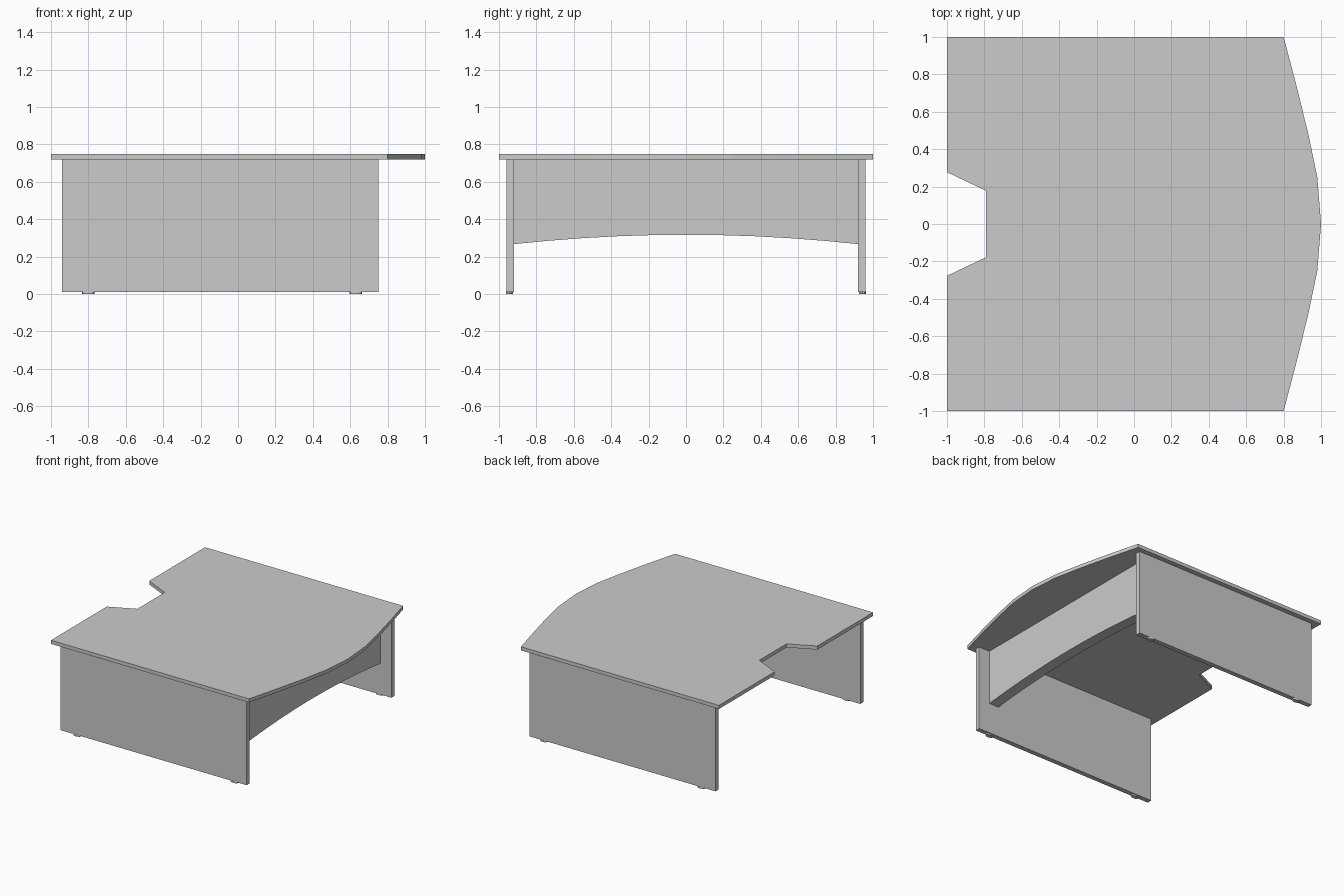
import bpy, bmesh
from mathutils import Vector

if "Cube" in bpy.data.objects:
    bpy.data.objects.remove(bpy.data.objects["Cube"])


def prism(name, points, offset):
    """Extrude a planar outline of 3D points along an offset vector."""
    bm = bmesh.new()
    face = bm.faces.new([bm.verts.new(p) for p in points])
    ext = bmesh.ops.extrude_face_region(bm, geom=[face])
    moved = [g for g in ext["geom"] if isinstance(g, bmesh.types.BMVert)]
    bmesh.ops.translate(bm, verts=moved, vec=Vector(offset))
    bmesh.ops.recalc_face_normals(bm, faces=bm.faces)
    mesh = bpy.data.meshes.new(name)
    bm.to_mesh(mesh)
    bm.free()
    obj = bpy.data.objects.new(name, mesh)
    bpy.context.collection.objects.link(obj)
    return obj


# Desk top: bowed right edge, cable notch on the left edge
half = [(1.0, 0), (0.98, 0.25), (0.93, 0.49), (0.866, 0.75), (0.8, 1),
        (-1, 1), (-1, 0.277), (-0.79, 0.177)]
outline = half + [(x, -y) for x, y in reversed(half[1:])]
prism("desk_top", [(x, y, 0.72) for x, y in outline], (0, 0, 0.03))

# Side panels with two flat glide feet each
for side, label in ((-1, "front"), (1, "back")):
    y0, y1 = side * 0.92, side * 0.96
    prism(label + "_side_panel",
          [(-0.94, y0, 0.012), (0.75, y0, 0.012), (0.75, y0, 0.72), (-0.94, y0, 0.72)],
          (0, y1 - y0, 0))
    for x, end in ((-0.80, "left"), (0.63, "right")):
        bpy.ops.mesh.primitive_cylinder_add(vertices=12, radius=1, depth=0.014,
                                            location=(x, side * 0.944, 0.007))
        foot = bpy.context.object
        foot.name = f"{label}_{end}_foot"
        foot.scale = (0.033, 0.019, 1)

# Modesty panel with arched lower edge
N = 10
ys = [-0.92 + 1.84 * i / N for i in range(N + 1)]
arch = [(0.56, y, 0.317 - 0.05 * (y / 0.92) ** 2) for y in ys]
prism("modesty_panel", arch + [(0.56, 0.92, 0.72), (0.56, -0.92, 0.72)], (0.09, 0, 0))
